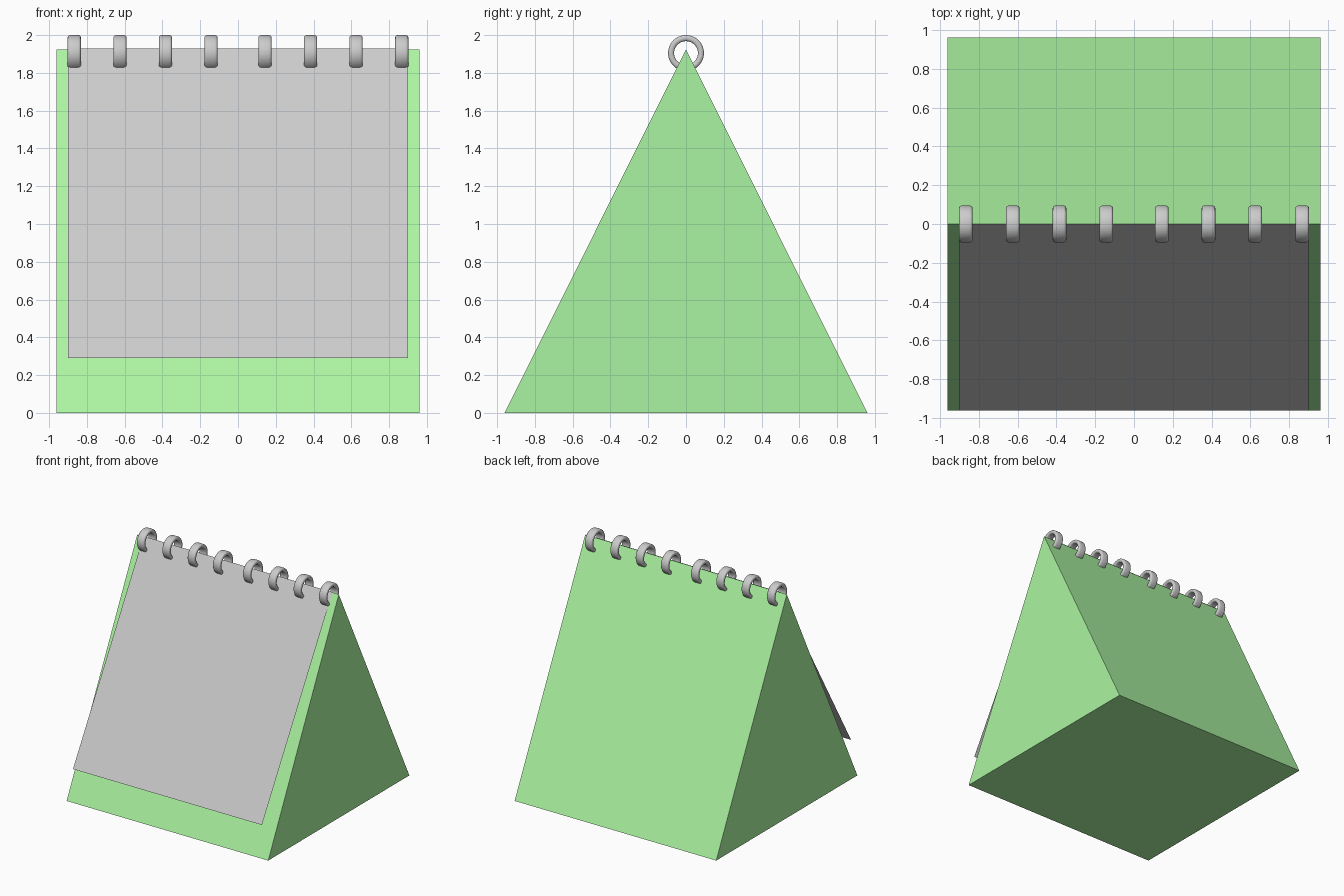
import bpy, bmesh, math

if "Cube" in bpy.data.objects:
    bpy.data.objects.remove(bpy.data.objects["Cube"])

W, D, H = 0.96, 0.96, 1.925      # stand half width, half depth, ridge height


def add_object(name, bm):
    bm.normal_update()
    mesh = bpy.data.meshes.new(name)
    bm.to_mesh(mesh)
    bm.free()
    obj = bpy.data.objects.new(name, mesh)
    bpy.context.collection.objects.link(obj)
    return obj


# Triangular stand: extruded triangle profile
bm = bmesh.new()
tri = bm.faces.new([bm.verts.new((-W, y, z)) for y, z in ((-D, 0), (D, 0), (0, H))])
ext = bmesh.ops.extrude_face_region(bm, geom=[tri])
bmesh.ops.translate(bm, vec=(2 * W, 0, 0),
                    verts=[v for v in ext["geom"] if isinstance(v, bmesh.types.BMVert)])
bmesh.ops.recalc_face_normals(bm, faces=bm.faces)
stand = add_object("stand", bm)
green = bpy.data.materials.new("green")
green.diffuse_color = (0.41, 0.91, 0.36, 1)
green.use_nodes = True
green.node_tree.nodes["Principled BSDF"].inputs["Base Color"].default_value = green.diffuse_color
stand.data.materials.append(green)

# Page: one thin flat sheet hanging from the ridge, lifted off the stand
bm = bmesh.new()
top, bottom = (0, H + 0.003), (-D, 0.29)
bm.faces.new([bm.verts.new(p) for p in (
    (-0.90, *bottom), (0.90, *bottom), (0.90, *top), (-0.90, *top))])
add_object("page", bm)

# Binding ring: rounded band profile (x, radius) spun around the x axis
R, HX, HR, C = 0.079, 0.035, 0.016, 0.013
profile = []
for sx, sr, start in ((1, 1, 0), (-1, 1, 90), (-1, -1, 180), (1, -1, 270)):
    for k in range(4):
        a = math.radians(start + 30 * k)
        profile.append((sx * (HX - C) + C * math.cos(a), R + sr * (HR - C) + C * math.sin(a)))
bm = bmesh.new()
verts = [bm.verts.new((x, 0, r)) for x, r in profile]
edges = [bm.edges.new((verts[i - 1], verts[i])) for i in range(len(verts))]
bmesh.ops.spin(bm, geom=verts + edges, cent=(0, 0, 0), axis=(1, 0, 0),
               angle=2 * math.pi, steps=40, use_merge=True)
bmesh.ops.remove_doubles(bm, verts=bm.verts, dist=1e-5)
bmesh.ops.recalc_face_normals(bm, faces=bm.faces)
for f in bm.faces:
    f.smooth = True
ring = add_object("ring_1", bm)

# Eight rings along the ridge, mirrored left and right
places = [s * x for s in (-1, 1) for x in (0.143, 0.384, 0.625, 0.867)]
for i, x in enumerate(places):
    obj = ring
    if i:
        obj = bpy.data.objects.new(f"ring_{i + 1}", ring.data)
        bpy.context.collection.objects.link(obj)
    obj.location = (x, 0, 1.905)
